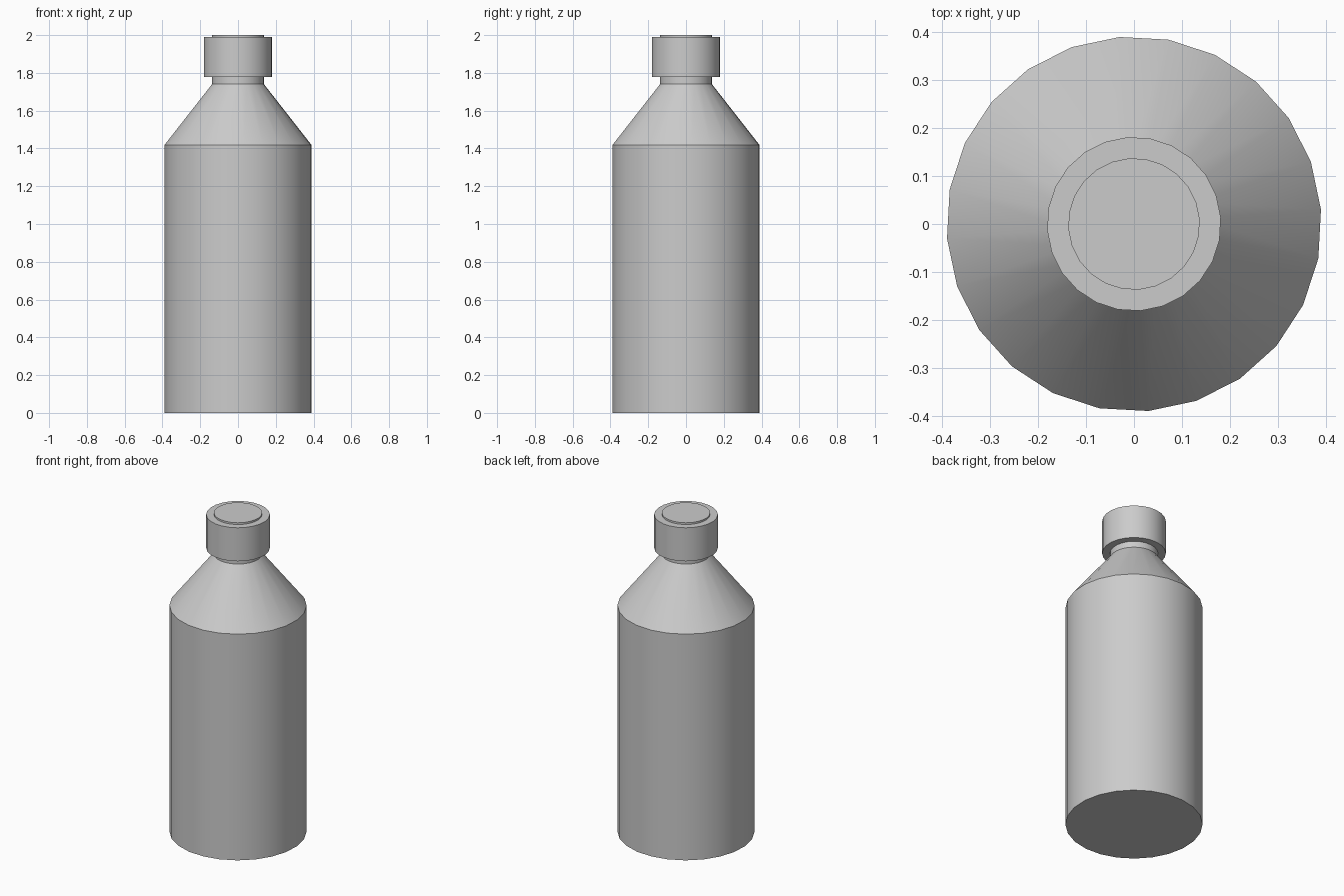
import bpy, bmesh
from math import cos, sin, radians, pi

if "Cube" in bpy.data.objects:
    bpy.data.objects.remove(bpy.data.objects["Cube"])

SIDES = 24
PHASE = radians(4.4)


def lathe(name, profile):
    """Spin a (radius, z) profile into a closed, capped solid."""
    bm = bmesh.new()
    rings = [[bm.verts.new((r * cos(PHASE + 2 * pi * i / SIDES),
                            r * sin(PHASE + 2 * pi * i / SIDES), z))
              for i in range(SIDES)] for r, z in profile]
    for low, high in zip(rings, rings[1:]):
        for i in range(SIDES):
            j = (i + 1) % SIDES
            bm.faces.new((low[i], low[j], high[j], high[i]))
    bm.faces.new(rings[0][::-1])
    bm.faces.new(rings[-1])
    mesh = bpy.data.meshes.new(name)
    bm.to_mesh(mesh)
    bm.free()
    obj = bpy.data.objects.new(name, mesh)
    bpy.context.collection.objects.link(obj)
    bpy.ops.object.select_all(action='DESELECT')
    obj.select_set(True)
    bpy.context.view_layer.objects.active = obj
    bpy.ops.object.shade_smooth_by_angle(angle=radians(30))
    return obj


# Bottle: straight body, sloped shoulder, neck rising through the cap
lathe("bottle", [(0.39, 0), (0.39, 1.419), (0.137, 1.741), (0.137, 2.0)])

# Screw cap around the neck
lathe("cap", [(0.181, 1.779), (0.181, 1.989)])
